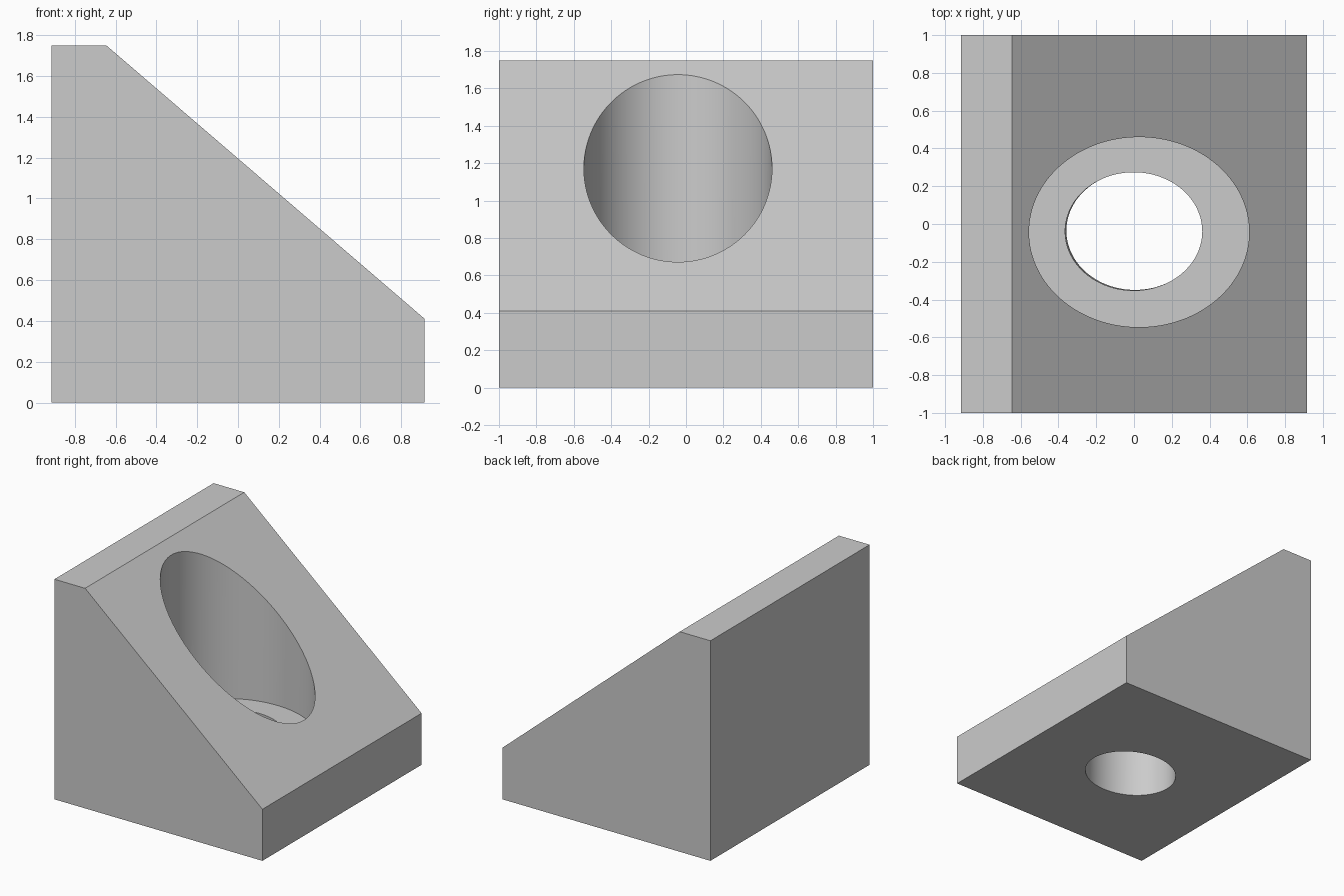
import bpy, bmesh, math
from mathutils import Matrix

if "Cube" in bpy.data.objects:
    bpy.data.objects.remove(bpy.data.objects["Cube"], do_unlink=True)

grey = bpy.data.materials.new("light_grey")
grey.use_nodes = True
colour = (0.6, 0.6, 0.6, 1)
grey.diffuse_color = colour
grey.node_tree.nodes["Principled BSDF"].inputs["Base Color"].default_value = colour


def make_object(name, bm):
    bmesh.ops.recalc_face_normals(bm, faces=bm.faces)
    mesh = bpy.data.meshes.new(name)
    bm.to_mesh(mesh)
    bm.free()
    mesh.materials.append(grey)
    obj = bpy.data.objects.new(name, mesh)
    bpy.context.collection.objects.link(obj)
    return obj


def elliptic_cutter(name, cx, cy, rx, ry, z0, z1, lean_x=0, lean_y=0):
    """Upright elliptic cylinder, optionally leaning slightly."""
    bm = bmesh.new()
    bmesh.ops.create_cone(bm, cap_ends=True, segments=128, radius1=1, radius2=1,
                          depth=1, matrix=Matrix.Translation((0, 0, 0.5)))
    for v in bm.verts:
        z = z0 + v.co.z * (z1 - z0)
        v.co = (cx + rx * v.co.x + lean_x * z, cy + ry * v.co.y + lean_y * z, z)
    obj = make_object(name, bm)
    obj.hide_render = True
    return obj


# Wedge block: side profile extruded along y
profile = [(-0.915, 0), (0.915, 0), (0.915, 0.41), (-0.645, 1.75), (-0.915, 1.75)]
bm = bmesh.new()
face = bm.faces.new([bm.verts.new((x, -1, z)) for x, z in profile])
extruded = bmesh.ops.extrude_face_region(bm, geom=[face])["geom"]
bmesh.ops.translate(bm, vec=(0, 2, 0),
                    verts=[g for g in extruded if isinstance(g, bmesh.types.BMVert)])
block = make_object("wedge_block", bm)

# Wide stepped bore from the slope, and narrower hole through the base
cutters = [
    elliptic_cutter("wide_bore_cutter", 0.027, -0.043, 0.583, 0.503, 0.44, 2.2),
    elliptic_cutter("through_hole_cutter", 0.005, -0.036, 0.363, 0.313, -0.2, 0.8,
                    -0.015, -0.007),
]
for cutter in cutters:
    mod = block.modifiers.new(cutter.name, "BOOLEAN")
    mod.operation = "DIFFERENCE"
    mod.solver = "EXACT"
    mod.object = cutter

bpy.ops.object.select_all(action="DESELECT")
block.select_set(True)
bpy.context.view_layer.objects.active = block
for cutter in cutters:
    bpy.ops.object.modifier_apply(modifier=cutter.name)
    bpy.data.objects.remove(cutter, do_unlink=True)

# Smooth bore walls, crisp block edges
bpy.ops.object.shade_smooth_by_angle(angle=math.radians(25))
